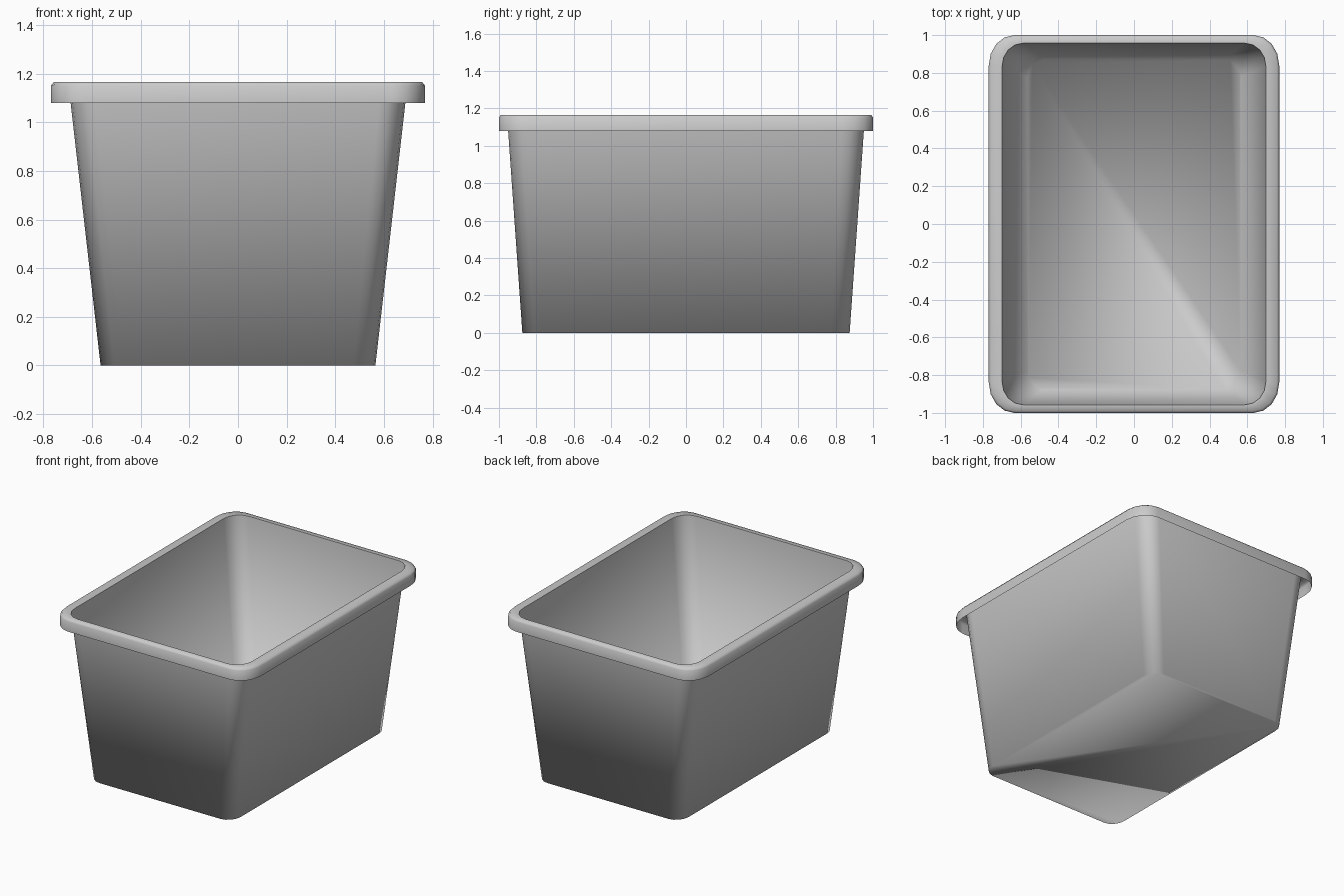
import bpy, bmesh, math

if "Cube" in bpy.data.objects:
    bpy.data.objects.remove(bpy.data.objects["Cube"])

SEG = 4  # segments per rounded corner


def rounded_loop(bm, hx, hy, rx, ry, z):
    """Ring of vertices: a rectangle with elliptical corners."""
    verts = []
    for i, (sx, sy) in enumerate([(1, 1), (-1, 1), (-1, -1), (1, -1)]):
        for k in range(SEG + 1):
            a = math.radians(90 * (i + k / SEG))
            verts.append(bm.verts.new((sx * (hx - rx) + rx * math.cos(a),
                                       sy * (hy - ry) + ry * math.sin(a), z)))
    return verts


# One thin sheet: floor, tapered wall, then a lip folded out and down
# (half width, half depth, corner radius x, corner radius y, height)
sections = [
    (0.565, 0.875, 0.09, 0.10, 0.0),
    (0.698, 0.957, 0.11, 0.12, 1.165),
    (0.757, 0.991, 0.13, 0.15, 1.165),
    (0.769, 1.000, 0.135, 0.16, 1.150),
    (0.769, 1.000, 0.135, 0.16, 1.080),
]

bm = bmesh.new()
loops = [rounded_loop(bm, *s) for s in sections]
bm.faces.new(loops[0])  # floor, facing up
n = len(loops[0])
for lo, hi in zip(loops, loops[1:]):
    for i in range(n):
        j = (i + 1) % n
        bm.faces.new((lo[j], lo[i], hi[i], hi[j]))
for f in bm.faces:
    f.smooth = True

# Crisp inner edge of the lip
for i in range(n):
    bm.edges.get((loops[1][i], loops[1][(i + 1) % n])).smooth = False

mesh = bpy.data.meshes.new("storage_tub")
bm.to_mesh(mesh)
bm.free()
tub = bpy.data.objects.new("storage_tub", mesh)
bpy.context.collection.objects.link(tub)
